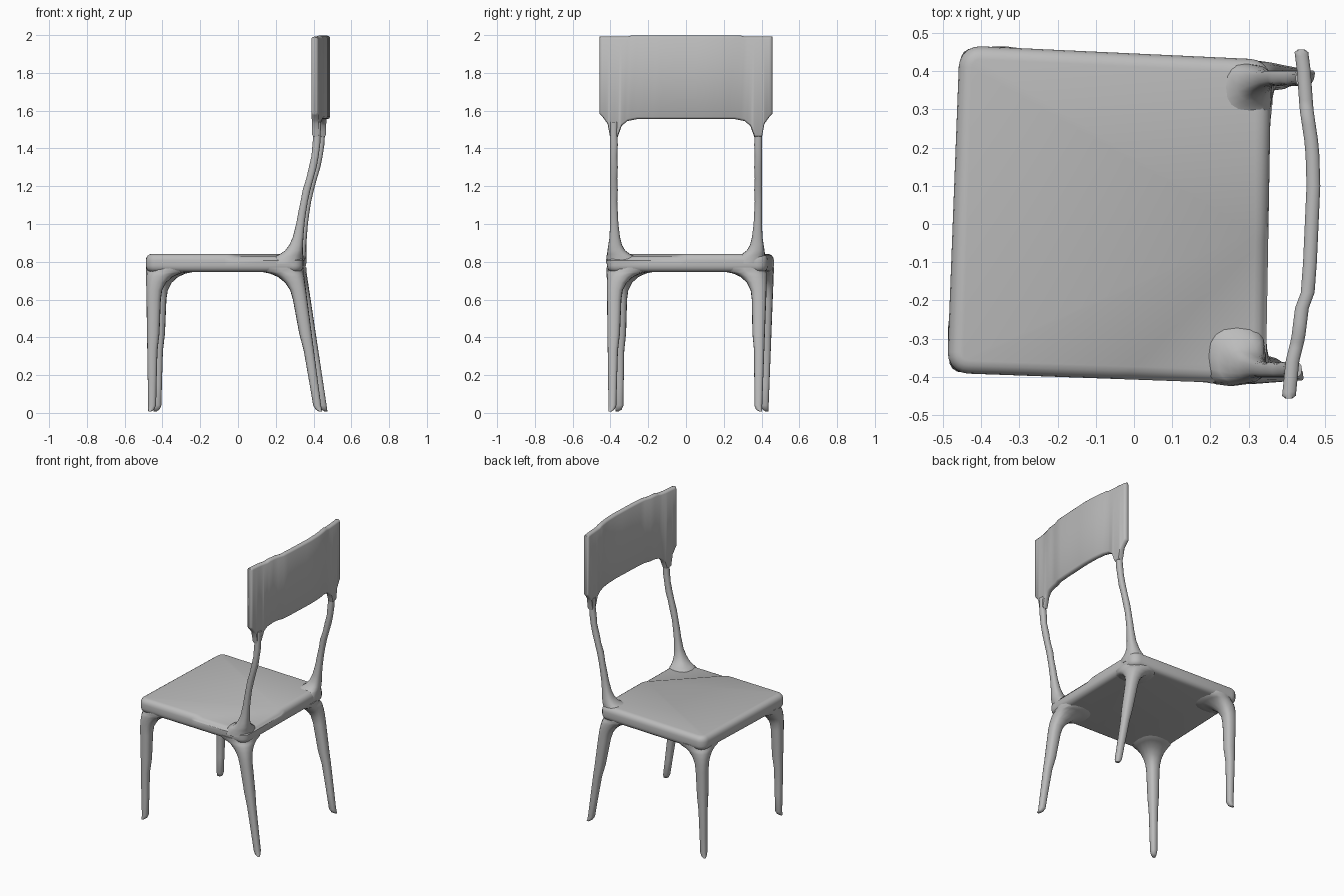
import bpy, bmesh, math
from mathutils import Vector

cube = bpy.data.objects.get("Cube")
if cube:
    bpy.data.objects.remove(cube, do_unlink=True)

grey = bpy.data.materials.new("plain grey")
grey.use_nodes = True
GREY = (0.5, 0.5, 0.5, 1)
grey.diffuse_color = GREY
grey.node_tree.nodes["Principled BSDF"].inputs["Base Color"].default_value = GREY


def finish(name, bm):
    bmesh.ops.recalc_face_normals(bm, faces=bm.faces)
    mesh = bpy.data.meshes.new(name)
    bm.to_mesh(mesh)
    bm.free()
    mesh.materials.append(grey)
    obj = bpy.data.objects.new(name, mesh)
    bpy.context.collection.objects.link(obj)
    bpy.ops.object.select_all(action="DESELECT")
    obj.select_set(True)
    bpy.context.view_layer.objects.active = obj
    bpy.ops.object.shade_smooth_by_angle(angle=math.radians(50))
    return obj


def loft(name, rings):
    """Skin a list of closed rings and cap both ends."""
    bm = bmesh.new()
    loops = [[bm.verts.new(p) for p in ring] for ring in rings]
    n = len(loops[0])
    for a, b in zip(loops, loops[1:]):
        for i in range(n):
            j = (i + 1) % n
            bm.faces.new((a[i], a[j], b[j], b[i]))
    bm.faces.new(loops[0])
    bm.faces.new(loops[-1])
    return finish(name, bm)


def rounded(power, sides=16):
    """Points of a unit superellipse."""
    pts = []
    for i in range(sides):
        a = 2 * math.pi * i / sides
        c, s = math.cos(a), math.sin(a)
        pts.append((math.copysign(abs(c) ** (2 / power), c),
                    math.copysign(abs(s) ** (2 / power), s)))
    return pts


def sample(table, z):
    """Linear lookup in a table of (z, value) pairs."""
    if z <= table[0][0]:
        return table[0][1]
    for (z0, v0), (z1, v1) in zip(table, table[1:]):
        if z <= z1:
            return v0 + (v1 - v0) * (z - z0) / (z1 - z0)
    return table[-1][1]


def corner_tube(name, radii, outer, sx, sy):
    """Upright tube whose outer corner follows a path and whose flare grows inward."""
    rings = []
    for z, r in radii:
        ox, oy = outer(z)
        rings.append([(ox - sx * r + r * u, oy - sy * r + r * v, z)
                      for u, v in rounded(2.5)])
    return loft(name, rings)


# Seat: skewed slab with rounded corners and softened edges
bm = bmesh.new()
corners = [(-0.49, -0.39), (0.345, -0.42), (0.36, 0.43), (-0.457, 0.468)]
base = bm.faces.new([bm.verts.new((x, y, 0.745)) for x, y in corners])
lifted = bmesh.ops.extrude_face_region(bm, geom=[base])["geom"]
bmesh.ops.translate(bm, vec=(0, 0, 0.097),
                    verts=[g for g in lifted if isinstance(g, bmesh.types.BMVert)])
upright = [e for e in bm.edges if abs(e.verts[0].co.z - e.verts[1].co.z) > 0.05]
bmesh.ops.bevel(bm, geom=upright, offset=0.055, segments=5, profile=0.5, affect="EDGES")
rim = [e for e in bm.edges if abs(e.verts[0].co.z - e.verts[1].co.z) < 0.01]
bmesh.ops.bevel(bm, geom=rim, offset=0.034, segments=4, profile=0.5, affect="EDGES")
# Slightly sunken rear corner behind a diagonal crease
out = Vector((0.7, -0.71, 0))
start = Vector((0.34, 0.0, 0))
for shift in (0, 0.03):
    bmesh.ops.bisect_plane(bm, geom=bm.verts[:] + bm.edges[:] + bm.faces[:],
                           plane_co=start + out * shift, plane_no=out)
for v in bm.verts:
    if v.co.z > 0.82 and (v.co - start).dot(out) > 0.028:
        v.co.z -= 0.012
finish("seat", bm)

# Legs: thin feet, thicker thighs, flared into the seat
leg_radii = [(0.008, 0.008), (0.018, 0.016), (0.04, 0.021), (0.15, 0.023),
             (0.33, 0.027), (0.42, 0.033), (0.6, 0.038), (0.65, 0.042),
             (0.69, 0.053), (0.72, 0.07), (0.738, 0.09), (0.748, 0.115), (0.77, 0.125)]
legs = {  # name: (foot outer corner, top outer corner)
    "front_right_leg": ((-0.475, -0.372), (-0.487, -0.392)),
    "front_left_leg": ((-0.447, 0.436), (-0.457, 0.465)),
    "back_right_leg": ((0.445, -0.41), (0.347, -0.42)),
    "back_left_leg": ((0.475, 0.402), (0.362, 0.43)),
}
for name, (foot, top) in legs.items():
    def leg_path(z, foot=foot, top=top):
        return Vector(foot).lerp(Vector(top), min(z / 0.75, 1))
    corner_tube(name, leg_radii, leg_path,
                math.copysign(1, top[0]), math.copysign(1, top[1]))

# Back posts: flared at the seat, sweeping backwards to the backrest
post_radii = [(0.79, 0.09), (0.825, 0.08), (0.84, 0.062), (0.86, 0.047),
              (0.89, 0.036), (0.93, 0.028), (1.0, 0.022)]
post_radii += [(1.0 + 0.06 * i, 0.019 + 0.0015 * (i % 2)) for i in range(1, 10)]
post_back = [(0.8, 0.362), (0.9, 0.362), (1.0, 0.37), (1.1, 0.383), (1.2, 0.406),
             (1.3, 0.436), (1.4, 0.456), (1.54, 0.464)]
for name, side, dx in (("right_post", -1, -0.018), ("left_post", 1, 0.0)):
    def post_path(z, side=side, dx=dx):
        lean = dx * (1 + max(0, z - 1.2))
        return sample(post_back, z) + lean, side * sample([(0.8, 0.425), (0.95, 0.402)], z)
    corner_tube(name, post_radii, post_path, 1, side)

# Backrest: wavy curved panel, with its lower edge drawn down into the posts
wave = [(-0.46, 0.405), (-0.36, 0.415), (-0.3, 0.43), (-0.22, 0.44), (-0.18, 0.455),
        (-0.1, 0.461), (0.1, 0.47), (0.2, 0.467), (0.3, 0.452), (0.4, 0.445), (0.455, 0.438)]
under = [(0.0, 1.555), (0.26, 1.555), (0.31, 1.545), (0.34, 1.52), (0.362, 1.46),
         (0.402, 1.46), (0.415, 1.53), (0.44, 1.565), (0.46, 1.585)]
steps = [0, 0.05, 0.1, 0.14, 0.18, 0.22, 0.26, 0.29, 0.31, 0.325, 0.34, 0.352,
         0.362, 0.382, 0.402, 0.408, 0.415, 0.427, 0.44, 0.45, 0.457]
rings = []
for y in sorted({s * k for s in (-1, 1) for k in steps}):
    x, low = sample(wave, y), sample(under, abs(y))
    high = 1.998 - 0.006 * (abs(y) > 0.3)
    half = 0.009 if abs(y) > 0.455 else 0.018
    soft = 0.012
    ring = []
    for zc, s in ((low + soft, -1), (high - soft, 1)):
        for k in range(5):
            a = math.pi * k / 4
            ring.append((x + s * half * math.cos(a), y, zc + s * soft * math.sin(a)))
    rings.append(ring)
loft("backrest", rings)
